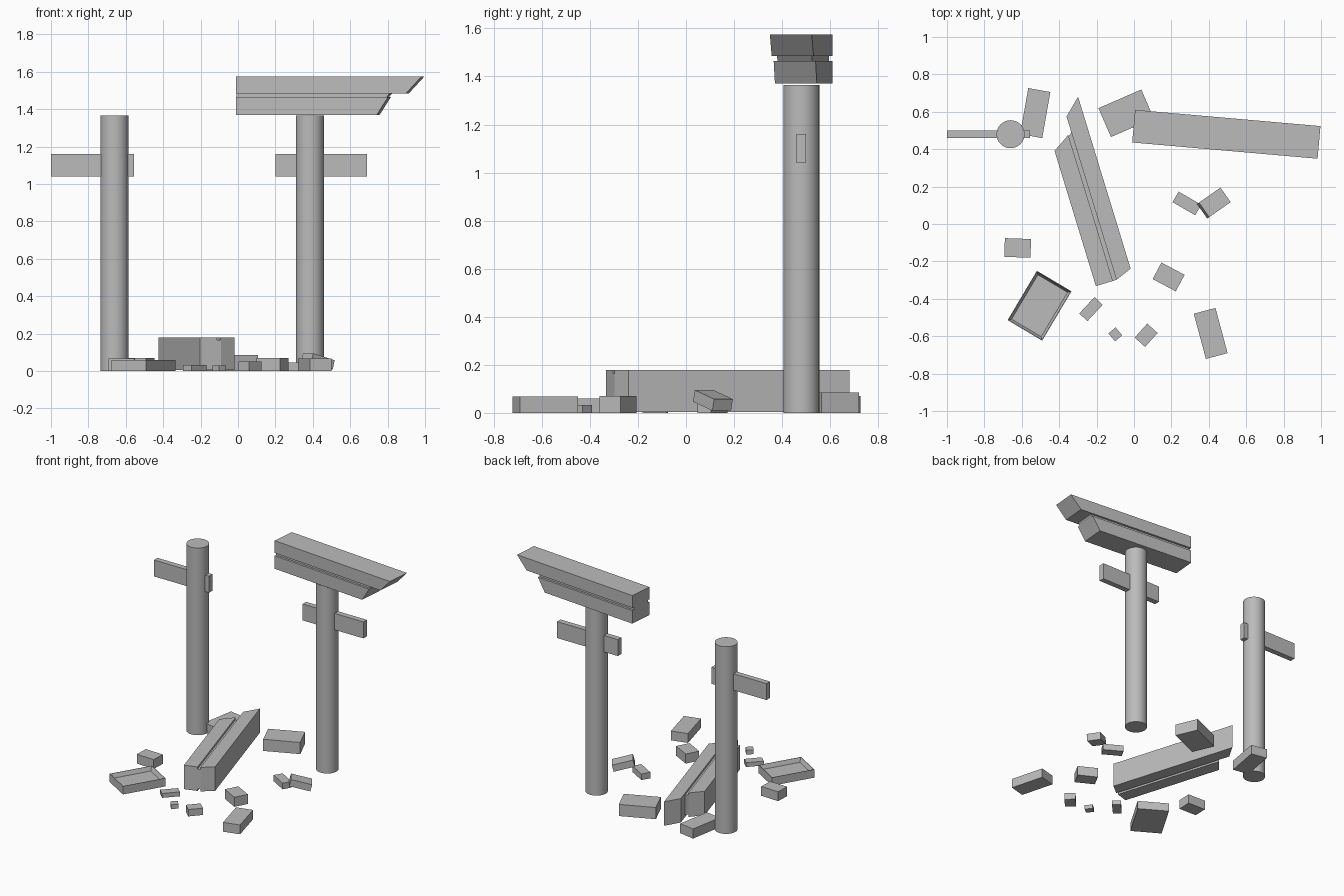
import bpy, bmesh
from math import radians, cos, sin
from mathutils import Matrix, Euler

if "Cube" in bpy.data.objects:
    bpy.data.objects.remove(bpy.data.objects["Cube"])

stone = bpy.data.materials.new("grey_stone")
stone.use_nodes = True
GREY = (0.5, 0.5, 0.5, 1)
stone.diffuse_color = GREY
stone.node_tree.nodes["Principled BSDF"].inputs["Base Color"].default_value = GREY


def add_object(name, bm, matrix=Matrix()):
    bmesh.ops.recalc_face_normals(bm, faces=bm.faces)
    mesh = bpy.data.meshes.new(name)
    bm.to_mesh(mesh)
    bm.free()
    mesh.materials.append(stone)
    obj = bpy.data.objects.new(name, mesh)
    bpy.context.collection.objects.link(obj)
    obj.matrix_world = matrix
    return obj


def block(name, size, loc, turn=0, tilt=(0, 0)):
    bm = bmesh.new()
    bmesh.ops.create_cube(bm, size=1)
    bmesh.ops.scale(bm, vec=size, verts=bm.verts)
    rot = Euler([radians(a) for a in (*tilt, turn)]).to_matrix().to_4x4()
    return add_object(name, bm, Matrix.Translation(loc) @ rot)


def prism(bm, profile, width):
    """Extrude an x-z side outline symmetrically along y."""
    face = bm.faces.new([bm.verts.new((x, -width / 2, z)) for x, z in profile])
    new = bmesh.ops.extrude_face_region(bm, geom=[face])["geom"]
    verts = [g for g in new if isinstance(g, bmesh.types.BMVert)]
    bmesh.ops.translate(bm, vec=(0, width, 0), verts=verts)


def lintel(name, matrix, length, break_top=0, break_low=0):
    """Two stacked beams with raked tips, joined by a narrow neck."""
    bm = bmesh.new()
    prism(bm, [(break_low, 0.115), (length - 0.083, 0.115),
               (length, 0.205), (break_top, 0.205)], 0.175)
    prism(bm, [(break_low, 0.093), (length - 0.19, 0.093),
               (length - 0.17, 0.117), (break_low, 0.117)], 0.145)
    prism(bm, [(break_low, 0), (length - 0.24, 0),
               (length - 0.18, 0.095), (break_low, 0.095)], 0.175)
    return add_object(name, bm, matrix)


# Pillars with broken tie beam stubs
PILLAR_Y, PILLAR_H = 0.48, 1.365
for side, x, x0, x1 in (("right", -0.66, -1, -0.555), ("left", 0.385, 0.2, 0.69)):
    bm = bmesh.new()
    bmesh.ops.create_cone(bm, cap_ends=True, segments=32, radius1=0.075,
                          radius2=0.075, depth=PILLAR_H)
    pillar = add_object(side + "_pillar", bm,
                        Matrix.Translation((x, PILLAR_Y, PILLAR_H / 2)))
    bpy.ops.object.select_all(action="DESELECT")
    pillar.select_set(True)
    bpy.context.view_layer.objects.active = pillar
    bpy.ops.object.shade_smooth_by_angle()
    block(side + "_tie_beam", (x1 - x0, 0.04, 0.12), ((x0 + x1) / 2, PILLAR_Y, 1.1))

# Standing half of the lintel
lintel("standing_lintel", Matrix.Translation((-0.002, 0.523, 1.37))
       @ Matrix.Rotation(radians(-5), 4, "Z"), 0.995)

# Fallen half, lying on its side
a = radians(107)
axis, up = (cos(a), sin(a), 0), (sin(a), -cos(a), 0)
fallen = Matrix((axis, (0, 0, 1), up)).transposed().to_4x4()
origin = [-0.258 * p - 0.292 * q for p, q in zip(axis, up)]
origin[2] = 0.092
lintel("fallen_lintel", Matrix.Translation(origin) @ fallen, 0.996, 0.035)

# Hollow slab with a thin rim
bm = bmesh.new()
bmesh.ops.create_cube(bm, size=1)
bmesh.ops.scale(bm, vec=(0.215, 0.307, 0.06), verts=bm.verts)
bm.normal_update()
top = max(bm.faces, key=lambda f: f.normal.z)
bmesh.ops.inset_region(bm, faces=[top], thickness=0.004)
bmesh.ops.inset_region(bm, faces=[top], thickness=0.018, depth=-0.03)
add_object("hollow_slab", bm, Matrix.Translation((-0.505, -0.437, 0.03))
           @ Matrix.Rotation(radians(-30.7), 4, "Z"))

# Scattered rubble: size, x, y, turn
rubble = [
    ((0.14, 0.1, 0.068), -0.622, -0.128, -2),
    ((0.12, 0.25, 0.07), -0.528, 0.593, -10),
    ((0.25, 0.168, 0.085), -0.042, 0.592, 23.5),
    ((0.14, 0.065, 0.045), 0.283, 0.11, -30),
    ((0.14, 0.1, 0.07), 0.185, -0.283, -28),
    ((0.12, 0.06, 0.032), -0.23, -0.455, 47),
    ((0.05, 0.055, 0.03), -0.1, -0.59, 40),
    ((0.1, 0.075, 0.05), 0.065, -0.595, 48),
    ((0.12, 0.25, 0.068), 0.41, -0.585, 15),
]
for i, (size, x, y, turn) in enumerate(rubble, 1):
    block(f"rubble_{i}", size, (x, y, size[2] / 2), turn)
block("leaning_rubble", (0.145, 0.095, 0.05), (0.427, 0.112, 0.052), 35, (0, 15))
